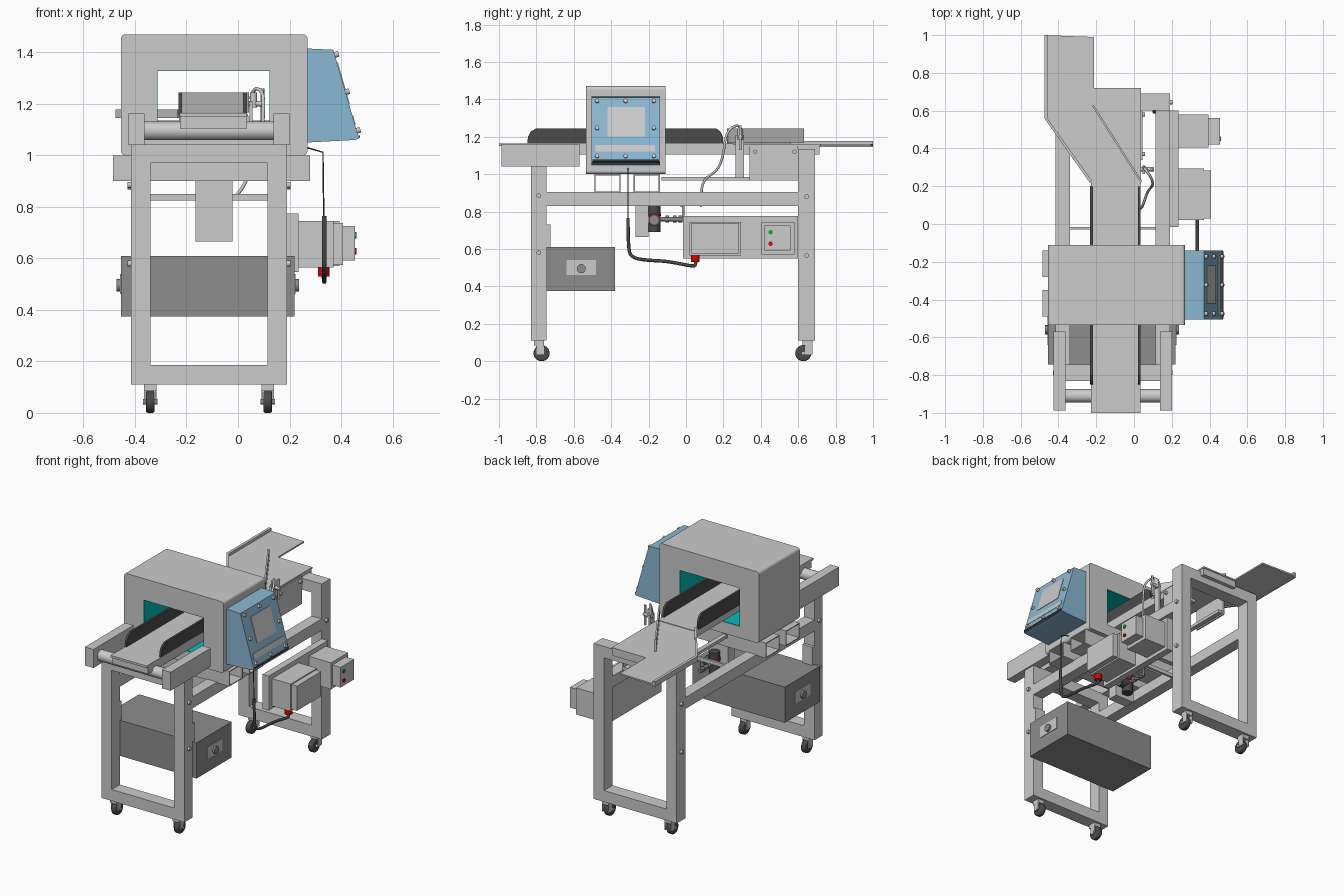
import bpy, bmesh, math
from mathutils import Vector, Matrix

if "Cube" in bpy.data.objects:
    bpy.data.objects.remove(bpy.data.objects["Cube"])


def material(name, *rgb):
    m = bpy.data.materials.new(name)
    m.diffuse_color = (*rgb, 1)
    m.use_nodes = True
    m.node_tree.nodes["Principled BSDF"].inputs["Base Color"].default_value = m.diffuse_color
    return m


BLUE = material("panel_blue", .25, .48, .66)
TEAL = material("liner_teal", 0, .5, .5)
RED = material("red", .75, 0, 0)
GREEN = material("green", 0, .45, .05)
DARK = material("dark", .07, .07, .07)
MID = material("mid_grey", .27, .27, .27)
PALE = material("pale_grey", .55, .55, .55)


def finish(name, bm, mat=None, smooth=False):
    bmesh.ops.recalc_face_normals(bm, faces=bm.faces)
    me = bpy.data.meshes.new(name)
    bm.to_mesh(me)
    bm.free()
    ob = bpy.data.objects.new(name, me)
    bpy.context.collection.objects.link(ob)
    if mat:
        me.materials.append(mat)
    if smooth:
        bpy.ops.object.select_all(action='DESELECT')
        ob.select_set(True)
        bpy.context.view_layer.objects.active = ob
        bpy.ops.object.shade_smooth_by_angle(angle=math.radians(35))
    return ob


def boxes(name, dims, mat=None):
    bm = bmesh.new()
    for x0, x1, y0, y1, z0, z1 in dims:
        m = Matrix.Translation(((x0+x1)/2, (y0+y1)/2, (z0+z1)/2)) @ Matrix.Diagonal((x1-x0, y1-y0, z1-z0, 1))
        bmesh.ops.create_cube(bm, size=1, matrix=m)
    return finish(name, bm, mat)


def box(name, *d, mat=None):
    return boxes(name, [d], mat)


def prism(name, axis, pts, a, b, mat=None):
    put = {'x': lambda p, t: (t, p[0], p[1]), 'y': lambda p, t: (p[0], t, p[1]), 'z': lambda p, t: (p[0], p[1], t)}[axis]
    bm = bmesh.new()
    f = bm.faces.new([bm.verts.new(put(p, a)) for p in pts])
    ext = bmesh.ops.extrude_face_region(bm, geom=[f])['geom']
    d = Vector(put((0, 0), b - a))
    bmesh.ops.translate(bm, verts=[v for v in ext if isinstance(v, bmesh.types.BMVert)], vec=d)
    return finish(name, bm, mat)


def window(name, axis, u0, u1, v0, v1, a, b, w, mat=None):
    # four bars round a rectangular hole, running along the axis
    bars = [(u0, u0+w, v0, v1), (u1-w, u1, v0, v1), (u0+w, u1-w, v0, v0+w), (u0+w, u1-w, v1-w, v1)]
    order = (lambda q: (q[0], q[1], a, b, q[2], q[3])) if axis == 'y' else (lambda q: (a, b, *q))
    return boxes(name, [order(q) for q in bars], mat)


def cyl(name, p, q, r, mat=None, n=24, bevel=0):
    p, q = Vector(p), Vector(q)
    bm = bmesh.new()
    m = Matrix.Translation((p+q)/2) @ (q-p).to_track_quat('Z', 'Y').to_matrix().to_4x4()
    bmesh.ops.create_cone(bm, cap_ends=True, segments=n, radius1=r, radius2=r, depth=(q-p).length, matrix=m)
    if bevel:
        rim = [e for e in bm.edges if any(len(f.verts) > 4 for f in e.link_faces)]
        bmesh.ops.bevel(bm, geom=rim, offset=bevel, segments=3, affect='EDGES', profile=.5)
    return finish(name, bm, mat, True)


def hose(name, pts, r, mat=None, kind='NURBS'):
    cu = bpy.data.curves.new(name, 'CURVE')
    cu.dimensions, cu.bevel_depth, cu.bevel_resolution, cu.use_fill_caps = '3D', r, 2, True
    s = cu.splines.new(kind)
    s.points.add(len(pts)-1)
    for pt, c in zip(s.points, pts):
        pt.co = (*c, 1)
    if kind == 'NURBS':
        s.order_u, s.use_endpoint_u, s.resolution_u = 3, True, 6
    ob = bpy.data.objects.new(name, cu)
    bpy.context.collection.objects.link(ob)
    if mat:
        cu.materials.append(mat)
    return ob


# Frame: two portals, side rails, bolts and casters
window("front_portal", 'y', -.415, .19, .11, 1.045, -.83, -.745, .075)
window("rear_portal", 'y', -.415, .19, .11, 1.135, .6, .69, .075)
for side, x, out in (("left", -.415, -1), ("right", .115, 1)):
    box(side + "_rail", x, x+.075, -.745, .6, .83, .905)
    face = x if out < 0 else x+.075
    for y, zs in ((-.787, (.885, .58)), (.645, (.88, .565))):
        for z in zs:
            cyl(side + "_frame_bolt", (face-.005*out, y, z), (face+.014*out, y, z), .012, n=12)
    box(side + "_bin_bracket", x, x+.075, -.745, -.725, .6, .73)
    wx = x + .0375 + .037*(-out)
    for y, back in ((-.79, .018), (.645, -.018)):
        cyl("caster_wheel", (wx-.017, y+back, .043), (wx+.017, y+back, .043), .043, DARK, 32, .008)
        boxes("caster_fork", [(wx-.024, wx-.018, y-.01, y+.03, .035, .09), (wx+.018, wx+.024, y-.01, y+.03, .035, .09),
                              (wx-.024, wx+.024, y-.022, y+.03, .085, .112)], PALE)
        cyl("caster_axle", (wx-.028, y+back, .043), (wx+.028, y+back, .043), .01, n=12)

# Detector head with tunnel opening and coloured liner
head = box("detector_head", -.455, .27, -.535, -.11, 1.0, 1.47)
bm = bmesh.new()
bm.from_mesh(head.data)
edges = [e for e in bm.edges if abs(e.verts[0].co.y - e.verts[1].co.y) > .1]
bmesh.ops.bevel(bm, geom=edges, offset=.018, segments=4, profile=.5, affect='EDGES')
bm.to_mesh(head.data)
bm.free()
cut = box("tunnel_cutter", -.315, .125, -.7, .1, 1.075, 1.33)
cut.hide_render = True
cut.hide_viewport = False
mod = head.modifiers.new("tunnel", 'BOOLEAN')
mod.object, mod.solver = cut, 'EXACT'
bpy.context.view_layer.objects.active = head
bpy.ops.object.modifier_apply(modifier="tunnel")
bpy.data.objects.remove(cut)
window("tunnel_liner", 'y', -.316, .126, 1.074, 1.331, -.533, -.112, .004, TEAL)
for y in (-.49, -.28):
    window("head_support_tube", 'x', y, y+.14, .9, 1.0, -.485, .28, .006)
    for x in (-.4, .17):
        cyl("support_bolt", (x, y+.07, .885), (x, y+.07, .907), .012, n=12)

# Sloped display housing with screen, keypad strip and corner screws
slope = lambda z: .37 + (1.41-z)/3.5
prism("display_housing", 'y', [(.268, 1.415), (.37, 1.41), (.47, 1.065), (.455, 1.06), (.268, 1.05)], -.505, -.14, BLUE)
prism("display_lower_edge", 'y', [(.28, 1.052), (.466, 1.063), (.474, 1.07), (.474, 1.078), (.466, 1.078)], -.5, -.145, DARK)


def on_slope(name, y0, y1, z0, z1):
    prism(name, 'y', [(slope(z0)-.005, z0), (slope(z1)-.005, z1), (slope(z1)+.004, z1), (slope(z0)+.004, z0)], y0, y1, PALE)


on_slope("display_screen", -.42, -.22, 1.2, 1.36)
on_slope("keypad_strip", -.485, -.165, 1.12, 1.155)
for y in (-.475, -.323, -.172):
    for z in (1.39, 1.245, 1.095):
        if not (y == -.323 and z == 1.245):
            p = Vector((slope(z), y, z))
            n = Vector((.961, 0, .275))
            cyl("display_screw", p-n*.004, p+n*.016, .011, PALE, 12)

# Conveyor: bed, belt, guards, end cheeks and roller
box("conveyor_bed", -.225, .035, -.985, .715, 1.105, 1.152)
box("belt", -.228, .035, -1.0, .25, 1.15, 1.164, mat=PALE)
for x in (-.232, .02):
    prism("side_guard", 'x', [(-.85, 1.15), (-.845, 1.2), (-.83, 1.228), (-.8, 1.245), (.16, 1.245), (.185, 1.228),
                              (.197, 1.2), (.2, 1.15)], x, x+.014, DARK)
for x in (-.425, .138):
    box("end_cheek", x, x+.062, -.987, -.57, 1.04, 1.162)
cyl("front_roller", (-.37, -.91, 1.095), (.145, -.91, 1.095), .036, n=32)
for x in (-.21, .005):
    box("bed_bearer", x, x+.03, -.13, .6, .965, .985)
for x in (-.23, .035):
    box("drive_side_plate", x, x+.01, .34, .6, .965, 1.15)
for y in (.37, .58):
    cyl("side_plate_bolt", (.04, y, 1.12), (.058, y, 1.12), .011, n=12)

# Outfeed tray with lips and the diagonal diverter
prism("outfeed_tray", 'z', [(-.475, 1.0), (-.212, .99), (-.212, .72), (.038, .72), (.038, .21), (-.235, .22), (-.475, .56)], 1.15, 1.16)
prism("tray_side_lip", 'z', [(-.475, 1.0), (-.457, 1.0), (-.457, .56), (-.475, .56)], 1.145, 1.178)
prism("tray_slant_lip", 'z', [(-.475, .56), (-.463, .565), (-.223, .23), (-.235, .22)], 1.145, 1.178)
prism("diverter_plate", 'z', [(-.222, .625), (-.213, .63), (.043, .225), (.034, .22)], 1.167, 1.245)

# Diverter air cylinder bracket, linkage and hose
box("diverter_post", .045, .057, .265, .31, .98, 1.21)
cyl("diverter_pivot", (.035, .29, 1.2), (.105, .29, 1.2), .011)
cyl("air_cylinder", (.095, .29, 1.13), (.095, .29, 1.26), .007)
cyl("pivot_collar", (.06, .29, 1.185), (.06, .29, 1.245), .014)
hose("diverter_hose", [(.05, .3, 1.22), (.06, .29, 1.265), (.095, .24, 1.25), (.1, .21, 1.2), (.095, .2, 1.1),
                       (.07, .17, 1.02), (.045, .09, .97), (.03, .08, .88), (-.02, .08, .83)], .007)

# Valve box and air regulator under the bed
box("valve_box", -.165, -.022, -.27, -.2, .665, .9)
cyl("regulator_body", (-.09, -.17, .69), (-.09, -.17, .83), .033, DARK)
cyl("regulator_ring", (-.09, -.17, .775), (-.09, -.17, .79), .036, RED)
cyl("regulator_gauge", (-.09, -.17, .755), (-.03, -.17, .755), .034, DARK)
cyl("gauge_face", (-.04, -.17, .755), (-.027, -.17, .755), .024, MID)
cyl("regulator_outlet", (-.09, -.15, .76), (-.09, -.02, .76), .012, MID)
for y in (-.11, -.07, -.04):
    cyl("outlet_nut", (-.09, y, .76), (-.09, y+.02, .76), .019, MID, 6)
cyl("air_line", (-.09, -.015, .75), (-.09, -.015, .83), .006)
box("regulator_bracket", -.34, .115, -.03, -.015, .825, .85)

# Reject bin with a lock on each end
box("reject_bin", -.455, .22, -.745, -.38, .375, .61, mat=MID)
for f, o in ((-.455, -1), (.22, 1)):
    x0, x1 = sorted((f, f+.004*o))
    box("lock_plate", x0, x1, -.64, -.48, .462, .54, mat=PALE)
    cyl("bin_lock", (f, -.56, .495), (f+.017*o, -.56, .495), .024, MID)

# Control cabinets on the right side
box("control_backplate", .19, .235, -.015, .6, .548, .775)
box("motor_box", .235, .37, .02, .295, .565, .745)
box("motor_box_lid", .37, .408, .03, .283, .575, .738)
box("switch_box", .235, .395, .405, .58, .57, .745)
box("switch_box_lid", .395, .454, .42, .56, .592, .725)
cyl("start_button", (.45, .452, .69), (.46, .452, .69), .012, GREEN)
cyl("stop_button", (.45, .452, .628), (.46, .452, .628), .012, RED)

# Red plug and the cable up to the display
cyl("plug", (.333, .05, .53), (.333, .05, .568), .023, RED)
hose("thin_cable", [(.268, -.31, 1.03), (.33, -.31, 1.012), (.333, -.31, .76)], .003, DARK, 'POLY')
hose("thick_cable", [(.335, -.31, .765), (.335, -.31, .6), (.335, -.29, .555), (.335, -.22, .54), (.335, -.1, .535),
                     (.335, .03, .508), (.335, .055, .512), (.333, .05, .54)], .009, DARK)
